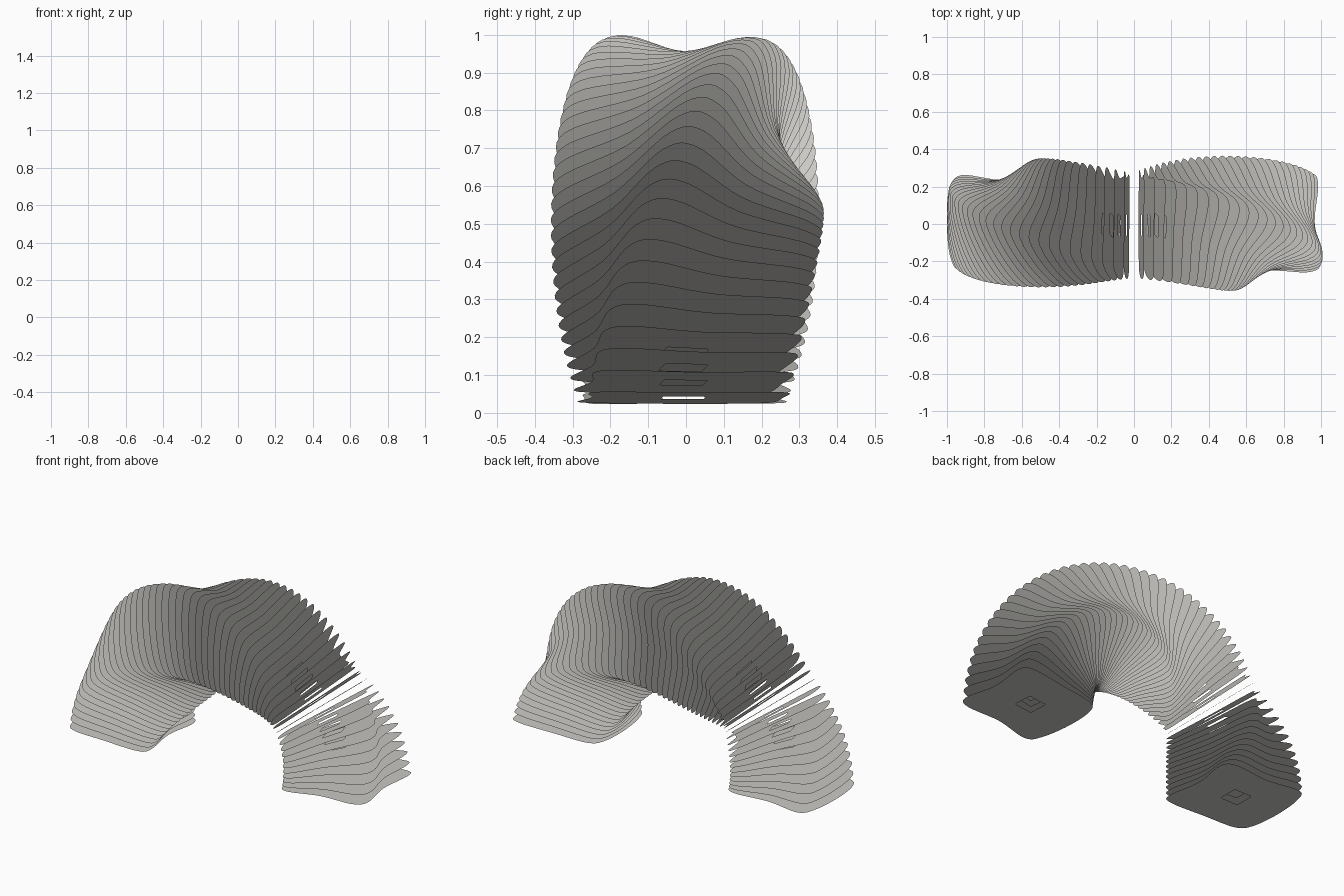
import bpy, bmesh, math
from mathutils import Vector

if "Cube" in bpy.data.objects:
    bpy.data.objects.remove(bpy.data.objects["Cube"])

SLICES = 56          # slices over the half circle
RADIUS = 0.714       # arch centreline radius
SHIFT_Y = -0.007
SUB = 6              # samples per outline segment

stone = bpy.data.materials.new("pale warm grey")
stone.diffuse_color = (0.60, 0.59, 0.56, 1)
stone.use_nodes = True
stone.node_tree.nodes["Principled BSDF"].inputs["Base Color"].default_value = stone.diffuse_color

# Uneven rounded-square section: u points away from the arch centre, v along y
OUTLINE = [Vector(p) for p in (
    (0.286, 0.0), (0.268, 0.19), (0.21, 0.268), (0.0, 0.243),
    (-0.215, 0.262), (-0.28, 0.20), (-0.254, 0.0), (-0.284, -0.21),
    (-0.23, -0.268), (0.0, -0.262), (0.2, -0.25), (0.265, -0.18))]
H, K = 0.057, 0.052
HOLE = [Vector(p) for p in (
    (H, 0), (H, K), (K, H), (0, H), (-K, H), (-H, K),
    (-H, 0), (-H, -K), (-K, -H), (0, -H), (K, -H), (H, -K))]


def smooth_loop(pts):
    """Closed Catmull-Rom curve through the points."""
    n, out = len(pts), []
    for i in range(n):
        a, b, c, d = (pts[(i + k) % n] for k in (-1, 0, 1, 2))
        for s in range(SUB):
            t = s / SUB
            out.append(0.5 * (2 * b + (c - a) * t + (2 * a - 5 * b + 4 * c - d) * t * t
                              + (3 * b - a - 3 * c + d) * t ** 3))
    return out


def straight_loop(pts):
    n = len(pts)
    return [pts[i].lerp(pts[(i + 1) % n], s / SUB) for i in range(n) for s in range(SUB)]


outer, inner = smooth_loop(OUTLINE), straight_loop(HOLE)


def place(p, sweep):
    """Twist a section point by the sweep, then set it on the arch."""
    c, s = math.cos(sweep), math.sin(sweep)
    u, v = p.x * c + p.y * s, p.y * c - p.x * s
    r = RADIUS + u
    return (-r * c, v + SHIFT_Y, r * s)


# Thin flat slices, each turned a step further along the arch
for i in range(SLICES):
    sweep = math.pi * i / SLICES
    bm = bmesh.new()
    ro = [bm.verts.new(place(p, sweep)) for p in outer]
    ri = [bm.verts.new(place(p, sweep)) for p in inner]
    n = len(ro)
    for k in range(n):
        j = (k + 1) % n
        bm.faces.new((ro[k], ro[j], ri[j], ri[k]))
    mesh = bpy.data.meshes.new(f"arch_slice_{i + 1:02d}")
    bm.to_mesh(mesh)
    bm.free()
    mesh.materials.append(stone)
    obj = bpy.data.objects.new(mesh.name, mesh)
    bpy.context.collection.objects.link(obj)
